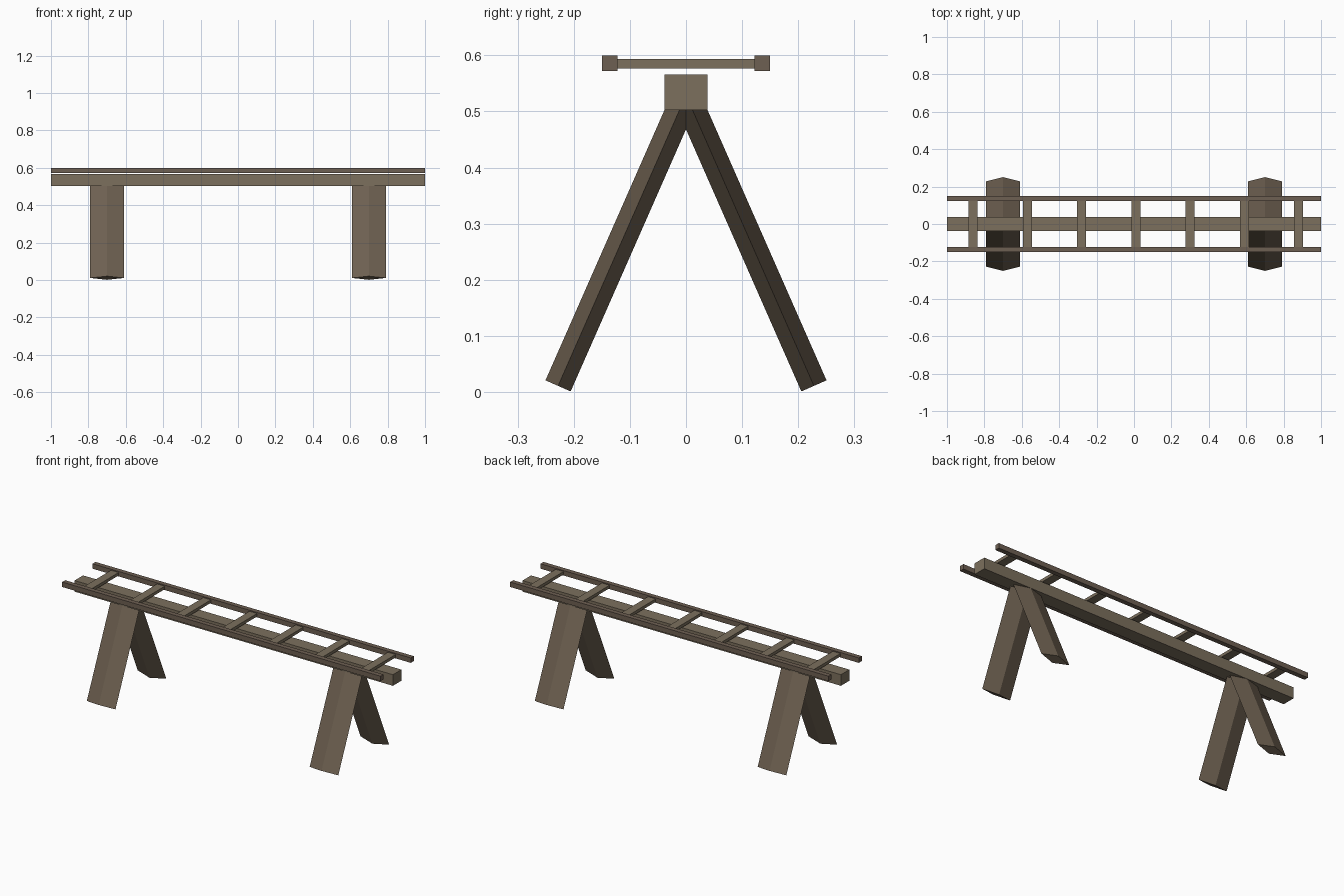
import bpy
from math import atan2, hypot

if "Cube" in bpy.data.objects:
    bpy.data.objects.remove(bpy.data.objects["Cube"])


def material(name, color):
    m = bpy.data.materials.new(name)
    m.diffuse_color = (*color, 1)
    m.use_nodes = True
    m.node_tree.nodes["Principled BSDF"].inputs["Base Color"].default_value = m.diffuse_color
    return m


beam_wood = material("beam_wood", (0.20, 0.16, 0.11))
rail_wood = material("rail_wood", (0.155, 0.115, 0.085))
leg_wood = material("leg_wood", (0.155, 0.118, 0.082))


def finish(name, mat):
    obj = bpy.context.object
    obj.name = name
    obj.data.materials.append(mat)
    return obj


def box(name, center, size, mat):
    bpy.ops.mesh.primitive_cube_add(size=1, location=center)
    obj = finish(name, mat)
    obj.scale = size
    return obj


# Central beam
box("beam", (0, 0, 0.5345), (2, 0.076, 0.063), beam_wood)

# Splayed legs: flattened four-sided posts meeting inside the beam
foot_y, foot_z, top_z = 0.228, 0.011, 0.529
rise = top_z - foot_z
length = hypot(foot_y, rise)
for x_name, x in (("left", -0.7), ("right", 0.7)):
    for y_name, side in (("front", -1), ("back", 1)):
        bpy.ops.mesh.primitive_cylinder_add(
            vertices=4, radius=1, depth=length,
            location=(x, side * foot_y / 2, (foot_z + top_z) / 2),
            rotation=(side * atan2(foot_y, rise), 0, 0))
        leg = finish(f"{y_name}_{x_name}_leg", leg_wood)
        leg.scale = (0.09, 0.0245, 1)

# Ladder rails
for y_name, side in (("front", -1), ("back", 1)):
    box(f"{y_name}_rail", (0, side * 0.136, 0.586), (2, 0.027, 0.028), rail_wood)

# Ladder rungs
for i in range(7):
    box(f"rung_{i + 1}", (-0.86 + 0.29 * i, 0, 0.5855), (0.048, 0.25, 0.017), beam_wood)
